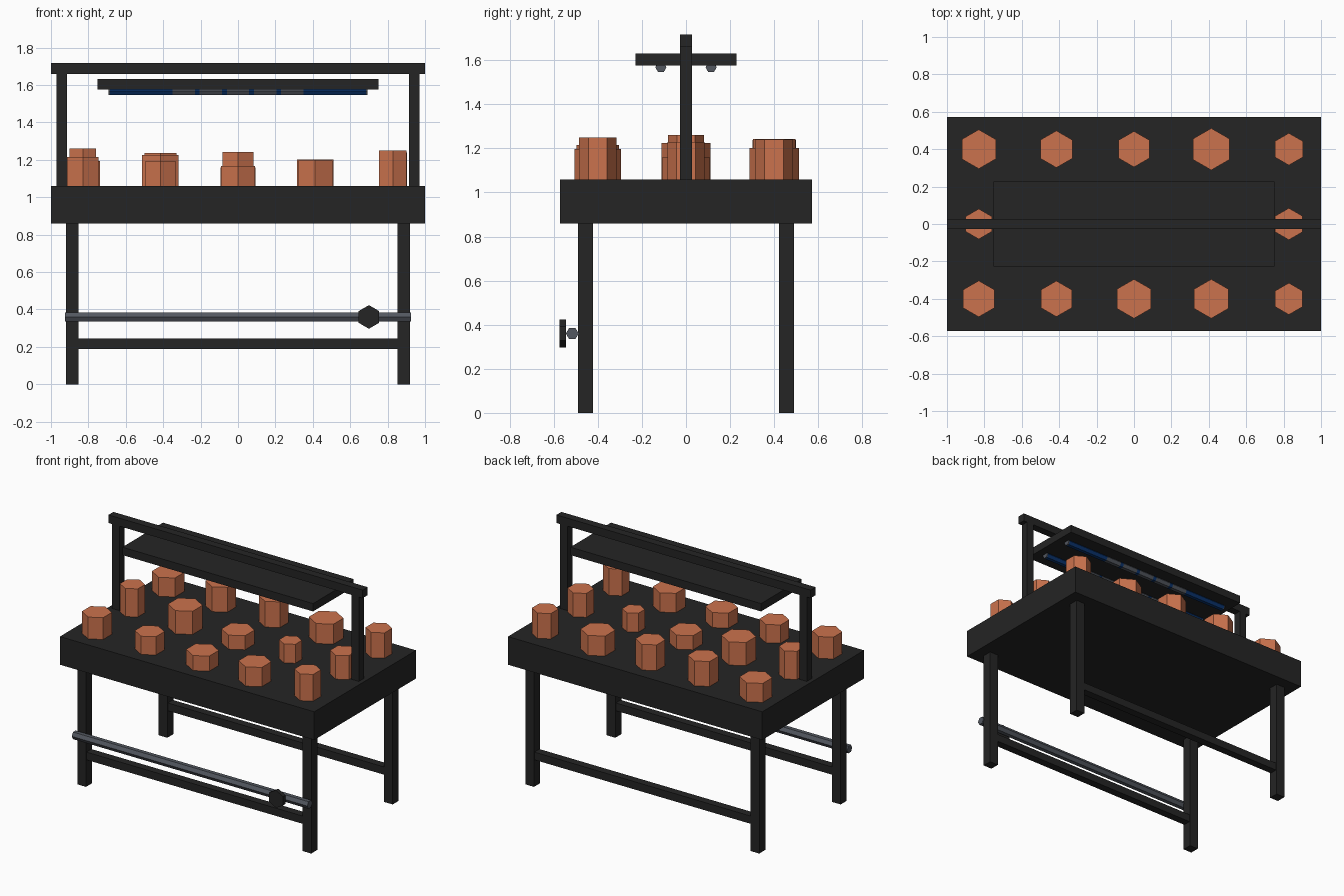
import bpy, bmesh, math
from mathutils import Vector

if "Cube" in bpy.data.objects:
    bpy.data.objects.remove(bpy.data.objects["Cube"])


def material(name, rgb):
    m = bpy.data.materials.new(name)
    m.diffuse_color = (*rgb, 1)
    m.use_nodes = True
    m.node_tree.nodes["Principled BSDF"].inputs["Base Color"].default_value = m.diffuse_color
    return m


BLACK = material("black_metal", (0.018, 0.018, 0.018))
CLAY = material("terracotta", (0.60, 0.17, 0.075))
GREY = material("pipe_grey", (0.085, 0.095, 0.115))
BLUE = material("lamp_blue", (0.003, 0.035, 0.16))


def finish(name, bm, mat):
    bmesh.ops.recalc_face_normals(bm, faces=bm.faces)
    me = bpy.data.meshes.new(name)
    bm.to_mesh(me)
    bm.free()
    me.materials.append(mat)
    ob = bpy.data.objects.new(name, me)
    bpy.context.collection.objects.link(ob)
    return ob


def box(name, lo, hi, mat=BLACK):
    bm = bmesh.new()
    bmesh.ops.create_cube(bm, size=1)
    for v in bm.verts:
        v.co = Vector([(a + b) / 2 + c * (b - a) for a, b, c in zip(lo, hi, v.co)])
    return finish(name, bm, mat)


def hex_prism(name, start, length, radius, axis, mat):
    """Six-sided prism along x, y or z, starting at the given point."""
    # axis -> (direction with corners, other direction, extrusion)
    u, w, d = {"x": ((0, 1, 0), (0, 0, 1), (1, 0, 0)),
               "y": ((0, 0, 1), (1, 0, 0), (0, 1, 0)),
               "z": ((0, 1, 0), (1, 0, 0), (0, 0, 1))}[axis]
    u, w, d = Vector(u), Vector(w), Vector(d)
    bm = bmesh.new()
    ring = [bm.verts.new(Vector(start) + radius * (u * math.cos(i * math.pi / 3)
                                                   + w * math.sin(i * math.pi / 3)))
            for i in range(6)]
    face = bm.faces.new(ring)
    top = bmesh.ops.extrude_face_region(bm, geom=[face], use_keep_orig=True)["geom"]
    bmesh.ops.translate(bm, vec=d * length,
                        verts=[g for g in top if isinstance(g, bmesh.types.BMVert)])
    return finish(name, bm, mat)


# Table bed, legs and long stretchers
box("table_bed", (-1, -0.572, 0.86), (1, 0.572, 1.06))
for sy, side in ((-1, "front"), (1, "back")):
    y = sy * 0.457
    for sx, end in ((-1, "left"), (1, "right")):
        x = sx * 0.886
        box(f"{side}_{end}_leg", (x - 0.034, y - 0.034, 0), (x + 0.034, y + 0.034, 0.86))
    box(f"{side}_stretcher", (-0.855, y - 0.028, 0.19), (0.855, y + 0.028, 0.245))

# Overhead frame
for sx, end in ((-1, "left"), (1, "right")):
    x = sx * 0.942
    box(f"{end}_lamp_post", (x - 0.028, -0.028, 1.06), (x + 0.028, 0.028, 1.66))
box("lamp_beam", (-1, -0.028, 1.66), (1, 0.028, 1.717))
box("lamp_hood", (-0.75, -0.228, 1.575), (0.75, 0.228, 1.631))

# Lamp tubes with grey end caps and grey middle bands
for y, side in ((-0.114, "front"), (0.114, "back")):
    hex_prism(f"{side}_lamp_tube", (-0.685, y, 1.568), 1.37, 0.025, "x", BLUE)
    for x, end in ((-0.692, "left"), (0.685, "right")):
        hex_prism(f"{side}_{end}_lamp_cap", (x, y, 1.568), 0.007, 0.025, "x", GREY)
    for i in range(5):
        hex_prism(f"{side}_lamp_band_{i}", (-0.35 + i * 0.145, y, 1.568),
                  0.12, 0.0255, "x", GREY)

# Water pipe and valve
hex_prism("water_pipe", (-0.926, -0.516, 0.36), 1.852, 0.029, "x", GREY)
hex_prism("valve_wheel", (0.70, -0.573, 0.36), 0.028, 0.063, "y", BLACK)

# Pots: (radius, height) per column, by row
columns = (-0.83, -0.415, 0, 0.413, 0.828)
rows = {
    -0.4: ((0.097, 0.155), (0.096, 0.13), (0.105, 0.107), (0.105, 0.137), (0.085, 0.19)),
    0.0: ((0.081, 0.2), (0.112, 0.165), (0.107, 0.1), (0.073, 0.135), (0.085, 0.17)),
    0.4: ((0.105, 0.135), (0.099, 0.177), (0.096, 0.183), (0.112, 0.142), (0.086, 0.18)),
}
for r, (y, pots) in enumerate(rows.items()):
    for c, (x, (radius, height)) in enumerate(zip(columns, pots)):
        hex_prism(f"pot_{r}_{c}", (x, y, 1.06), height, radius, "z", CLAY)
